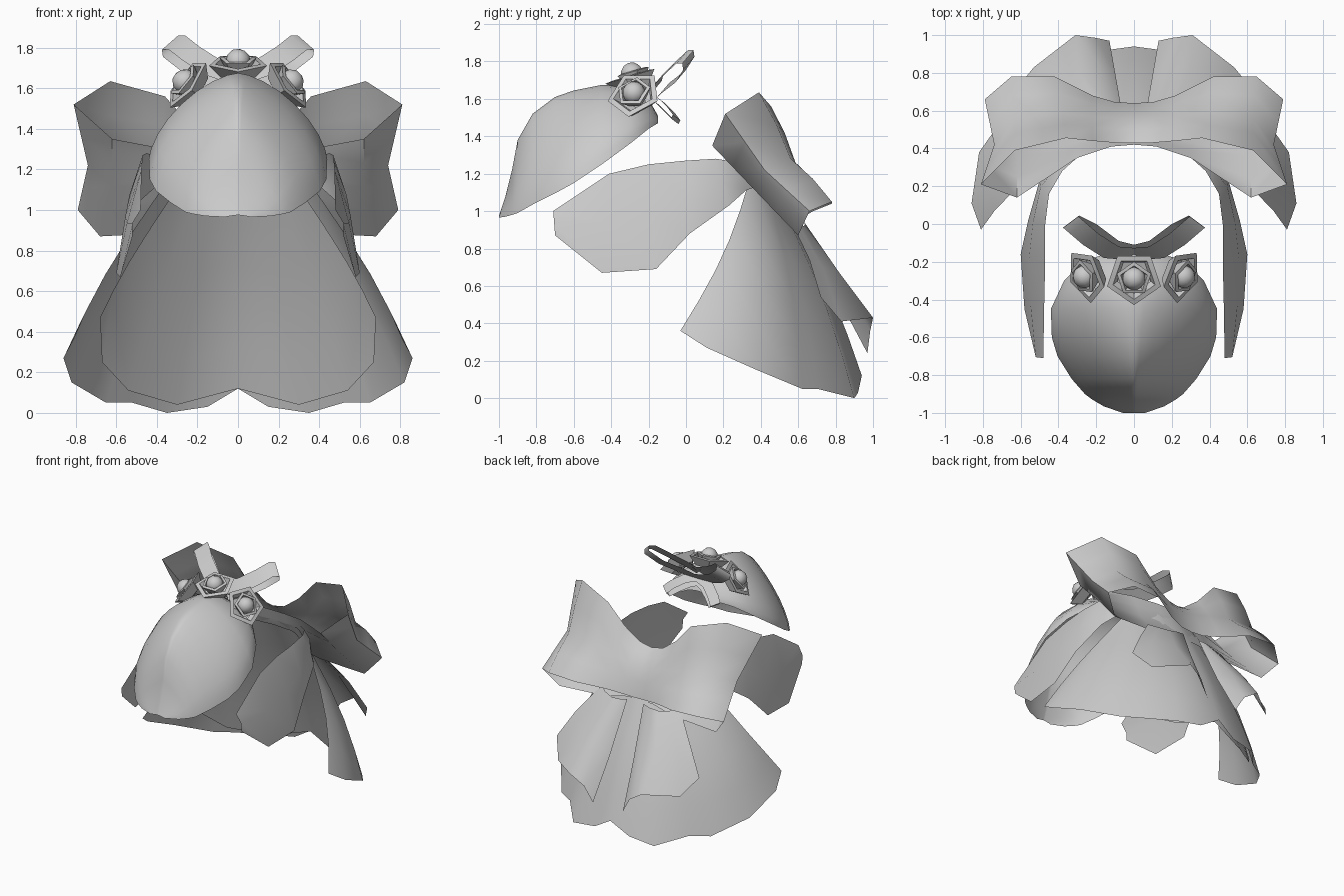
import bpy, bmesh, math
from mathutils import Vector

if "Cube" in bpy.data.objects:
    bpy.data.objects.remove(bpy.data.objects["Cube"])

cloth = bpy.data.materials.new("grey_cloth")
cloth.diffuse_color = (0.6, 0.6, 0.6, 1)
cloth.use_nodes = True
cloth.node_tree.nodes["Principled BSDF"].inputs["Base Color"].default_value = cloth.diffuse_color


def finish(name, bm, angle=50, mirror=False):
    if mirror:
        copy = bmesh.ops.duplicate(bm, geom=bm.verts[:] + bm.edges[:] + bm.faces[:])["geom"]
        for v in [g for g in copy if isinstance(g, bmesh.types.BMVert)]:
            v.co.x *= -1
        bmesh.ops.reverse_faces(bm, faces=[g for g in copy if isinstance(g, bmesh.types.BMFace)])
    bmesh.ops.remove_doubles(bm, verts=bm.verts, dist=0.0005)
    bmesh.ops.recalc_face_normals(bm, faces=bm.faces)
    mesh = bpy.data.meshes.new(name)
    bm.to_mesh(mesh)
    bm.free()
    mesh.materials.append(cloth)
    ob = bpy.data.objects.new(name, mesh)
    bpy.context.collection.objects.link(ob)
    bpy.ops.object.select_all(action='DESELECT')
    ob.select_set(True)
    bpy.context.view_layer.objects.active = ob
    bpy.ops.object.shade_smooth_by_angle(angle=math.radians(angle))
    return ob


def loft(bm, rows, closed=False):
    rows = [[bm.verts.new(p) for p in r] for r in rows]
    n = len(rows[0])
    for a, b in zip(rows, rows[1:]):
        for i in range(n if closed else n - 1):
            j = (i + 1) % n
            bm.faces.new((a[i], a[j], b[j], b[i]))


# Hood: bell-shaped sections along y as (y, crown z, rim z, half width)
sections = [(-1.0, .975, .965, .06), (-.965, 1.08, .97, .16), (-.93, 1.22, .98, .22),
            (-.90, 1.38, .99, .26), (-.82, 1.52, 1.035, .33), (-.7, 1.61, 1.095, .405),
            (-.6, 1.645, 1.15, .435), (-.45, 1.675, 1.25, .44), (-.3, 1.665, 1.36, .37),
            (-.2, 1.60, 1.44, .27), (-.15, 1.51, 1.47, .13)]


def bell(y, top, rim, w):
    row = []
    power = 1.3 + .5 * min(max((-.45 - y) / .4, 0), 1)
    for k in range(17):
        a = math.pi * k / 16
        c = math.cos(a)
        row.append((w * math.copysign(abs(c) ** power, c), y,
                    rim + (top - rim) * max(math.sin(a), 0) ** 1.3))
    return row


bm = bmesh.new()
loft(bm, [bell(*s) for s in sections])
finish("hood", bm)


# Skirt: open-fronted back drape with scalloped hem, plus an inner layer
def drape(name, waist, hem, bulge):
    bm = bmesh.new()
    rows = []
    for t in (0, .2, .4, .6, .8, 1):
        b = bulge * math.sin(math.pi * t)
        row = []
        for a, c in zip(waist, hem):
            p = Vector(a).lerp(Vector(c), t)
            row.append((p.x * (1 + b), p.y + b * .7, p.z))
        rows.append(row)
    loft(bm, rows)
    finish(name, bm, mirror=True)


drape("skirt",
      [(.33, .34, 1.17), (.3, .36, 1.18), (.25, .39, 1.19), (.2, .41, 1.19),
       (.15, .43, 1.18), (.1, .44, 1.17), (.05, .445, 1.17), (0, .45, 1.17)],
      [(.81, -.03, .36), (.86, .11, .27), (.82, .38, .15), (.65, .62, .05),
       (.52, .7, .05), (.35, .9, 0), (.15, .92, .03), (0, .94, .12)], .06)
drape("skirt_lining",
      [(.28, .36, 1.14), (.24, .38, 1.15), (.18, .41, 1.15), (.1, .43, 1.14), (0, .44, 1.14)],
      [(.68, .36, .47), (.67, .48, .25), (.54, .63, .11), (.3, .82, .04), (0, .9, .12)], .04)

# Side panels: curved sheets given as upper and lower edges
upper = [(.48, -.71, 1.0), (.475, -.41, 1.2), (.47, -.2, 1.25), (.47, 0, 1.27),
         (.45, .16, 1.28), (.38, .28, 1.26), (.28, .37, 1.23)]
lower = [(.52, -.7, .87), (.58, -.45, .67), (.6, -.16, .69), (.56, .02, .88),
         (.5, .23, 1.03), (.41, .32, 1.11), (.3, .4, 1.14)]
bm = bmesh.new()
loft(bm, [upper, [(Vector(a) + Vector(b)) / 2 + Vector((.02, 0, 0)) for a, b in zip(upper, lower)], lower])
finish("side_panels", bm, mirror=True)

# Bow: each loop is a wide ribbon going out in front, folding round and returning behind
top_edge = [(0, .42, 1.26), (.12, .41, 1.265), (.3, .35, 1.29), (.62, .14, 1.35), (.81, .21, 1.52),
            (.63, .39, 1.635), (.36, .455, 1.56), (.22, .44, 1.4), (.1, .43, 1.31), (0, .43, 1.29)]
middle = [(0, .47, 1.1), (.12, .47, 1.1), (.3, .43, 1.09), (.62, .36, 1.12), (.74, .42, 1.22),
          (.63, .56, 1.28), (.38, .585, 1.26), (.22, .57, 1.22), (.1, .56, 1.19), (0, .555, 1.18)]
low_edge = [(0, .58, .94), (.12, .58, .93), (.3, .59, .89), (.68, .6, .87), (.79, .66, 1.0),
            (.65, .78, 1.05), (.42, .78, 1.04), (.22, .68, 1.0), (.1, .645, .98), (0, .64, .975)]


def between(a, b, bulge):
    return [(Vector(p) + Vector(q)) / 2 + Vector((0, bulge, bulge)) * (1 if i > 4 else 0)
            for i, (p, q) in enumerate(zip(a, b))]


bm = bmesh.new()
loft(bm, [top_edge, between(top_edge, middle, .008), middle, between(middle, low_edge, .008), low_edge])
finish("bow", bm, 60, mirror=True)

# Bow tails: folded strips hanging behind the skirt
bm = bmesh.new()
loft(bm, [[(.07, .63, .94), (.13, .64, .93), (.2, .63, .92), (.28, .6, .93), (.34, .56, .95)],
          [(.1, .8, .56), (.18, .84, .64), (.3, .82, .67), (.44, .73, .7), (.5, .66, .74)],
          [(.13, .97, .24), (.2, .985, .36), (.31, 1.0, .43), (.53, .83, .41), (.62, .72, .54)]])
finish("bow_tails", bm, mirror=True)


# Flowers: two nested five-sided cups around a bead
def flower(name, pos, normal, r, spin):
    bm = bmesh.new()
    for scale, turn, depth in ((1, spin, 0), (.64, spin + math.pi / 5, .02)):
        rows = []
        for rad, h in ((.3, -.05), (.6, -.045), (1, .02), (.78, .025), (.62, -.015)):
            rows.append([(r * scale * rad * math.cos(turn + math.tau * k / 5),
                          r * scale * rad * math.sin(turn + math.tau * k / 5), h + depth)
                         for k in range(5)])
        loft(bm, rows, closed=True)
    bead = bmesh.ops.create_icosphere(bm, subdivisions=2, radius=.062)["verts"]
    bmesh.ops.translate(bm, verts=bead, vec=(0, 0, .03))
    q = Vector(normal).to_track_quat('Z', 'Y')
    for v in bm.verts:
        v.co = q @ v.co + Vector(pos)
    finish(name, bm, 30)


flower("flower_top", (0, -.28, 1.705), (0, -.3, 1), .15, -math.pi / 2)
for s, side in ((1, "right"), (-1, "left")):
    flower("flower_" + side, (s * .24, -.27, 1.615), (s * .72, -.28, .55), .15, -math.pi / 2)


# Hat ribbon: flat loops sweeping out behind the flowers
def ribbon(name, path, width):
    bm = bmesh.new()
    w = Vector(width)
    loft(bm, [[Vector(p) - w, Vector(p) + w] for p in path])
    finish(name, bm, mirror=True)


ribbon("upper_ribbon",
       [(0, -.16, 1.66), (.12, -.15, 1.7), (.23, -.08, 1.77), (.3, -.02, 1.825),
        (.335, .01, 1.825), (.33, .015, 1.79), (.24, -.03, 1.72), (.12, -.12, 1.65), (0, -.15, 1.61)],
       (-.04, .03, .035))
ribbon("lower_ribbon",
       [(0, -.16, 1.61), (.1, -.13, 1.59), (.18, -.08, 1.54), (.22, -.05, 1.5),
        (.2, -.06, 1.48), (.14, -.1, 1.52), (.07, -.14, 1.56), (0, -.16, 1.58)],
       (-.03, .02, -.015))
